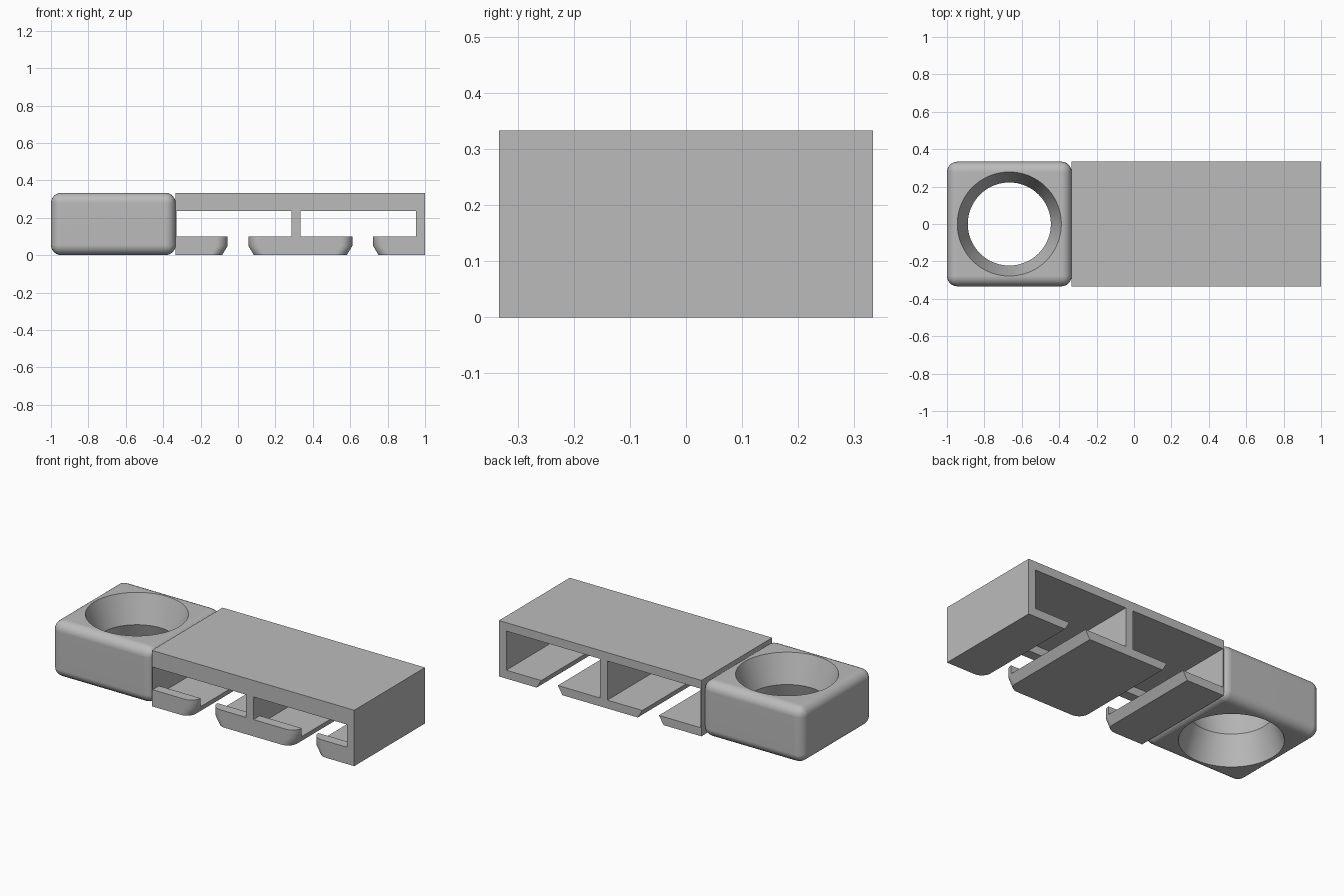
import bpy
import bmesh
from math import cos, sin, pi, radians

cube = bpy.data.objects.get("Cube")
if cube:
    bpy.data.objects.remove(cube, do_unlink=True)

grey = bpy.data.materials.new("plain_grey")
grey.use_nodes = True
colour = (0.5, 0.5, 0.5, 1)
grey.diffuse_color = colour
grey.node_tree.nodes["Principled BSDF"].inputs["Base Color"].default_value = colour

HALF = 1 / 3      # half depth, and also the full height
LIP = 0.06        # depth of the front lips and radius of the slot mouths


def add_object(name, bm):
    bmesh.ops.recalc_face_normals(bm, faces=bm.faces)
    mesh = bpy.data.meshes.new(name)
    bm.to_mesh(mesh)
    bm.free()
    mesh.materials.append(grey)
    obj = bpy.data.objects.new(name, mesh)
    bpy.context.collection.objects.link(obj)
    return obj


def box(name, x0, x1, y0, y1, z0, z1):
    bm = bmesh.new()
    bmesh.ops.create_cube(bm, size=1)
    for v in bm.verts:
        v.co.x = x0 if v.co.x < 0 else x1
        v.co.y = y0 if v.co.y < 0 else y1
        v.co.z = z0 if v.co.z < 0 else z1
    return add_object(name, bm)


def loft(name, rings):
    """Closed solid through rings with equal point counts."""
    bm = bmesh.new()
    loops = [[bm.verts.new(p) for p in ring] for ring in rings]
    n = len(loops[0])
    for a, b in zip(loops, loops[1:]):
        for i in range(n):
            j = (i + 1) % n
            bm.faces.new((a[i], a[j], b[j], b[i]))
    bm.faces.new(loops[0][::-1])
    bm.faces.new(loops[-1])
    return add_object(name, bm)


def cut(target, cutter):
    cutter.hide_render = True
    bpy.context.view_layer.objects.active = target
    mod = target.modifiers.new("cut", "BOOLEAN")
    mod.operation = "DIFFERENCE"
    mod.solver = "EXACT"
    mod.object = cutter
    bpy.ops.object.modifier_apply(modifier=mod.name)
    bpy.data.objects.remove(cutter, do_unlink=True)


def smooth(obj):
    bpy.ops.object.select_all(action="DESELECT")
    obj.select_set(True)
    bpy.context.view_layer.objects.active = obj
    bpy.ops.object.shade_smooth_by_angle(angle=radians(30))
    mod = obj.modifiers.new("even_shading", "WEIGHTED_NORMAL")
    mod.keep_sharp = True


def slot_ring(centre, z, half_width):
    """Plan of a slot whose front mouth flares in a quarter round."""
    side = [(half_width, 0.5), (half_width, LIP - HALF)]
    for i in range(1, 9):
        a = pi + i * pi / 16
        side.append((half_width + LIP * (1 + cos(a)), -HALF + LIP * (1 + sin(a))))
    side.append((half_width + LIP, -0.5))
    plan = side + [(-x, y) for x, y in reversed(side)]
    return [(centre + x, y, z) for x, y in plan]


# Double channel housing: cavities open at the back, lipped windows in front
housing = box("channel_housing", -0.335, 1, -HALF, HALF, 0, HALF)
for x0, x1 in ((-0.33, 0.285), (0.335, 0.952)):
    cut(housing, box("cavity", x0, x1, LIP - HALF, 0.5, 0.05, 0.283))
    cut(housing, box("window", x0, x1, -0.5, 0, 0.1, 0.235))

# Bevelled slots through the floor
for centre in (0, 2 / 3):
    cut(housing, loft("slot", [slot_ring(centre, -0.02, 0.097),
                               slot_ring(centre, 0.05, 0.055),
                               slot_ring(centre, 0.15, 0.055)]))
smooth(housing)

# Rounded holder block with an hourglass hole
block = box("holder_block", -1, -HALF, -HALF, HALF, 0, HALF)
bpy.context.view_layer.objects.active = block
bevel = block.modifiers.new("round_edges", "BEVEL")
bevel.width = 0.055
bevel.segments = 6
bpy.ops.object.modifier_apply(modifier=bevel.name)


def circle(radius, z):
    return [(-2 / 3 + radius * cos(i * pi / 48), radius * sin(i * pi / 48), z)
            for i in range(96)]


cut(block, loft("hole", [circle(0.285, -0.02), circle(0.222, HALF / 2),
                         circle(0.285, HALF + 0.02)]))
smooth(block)
